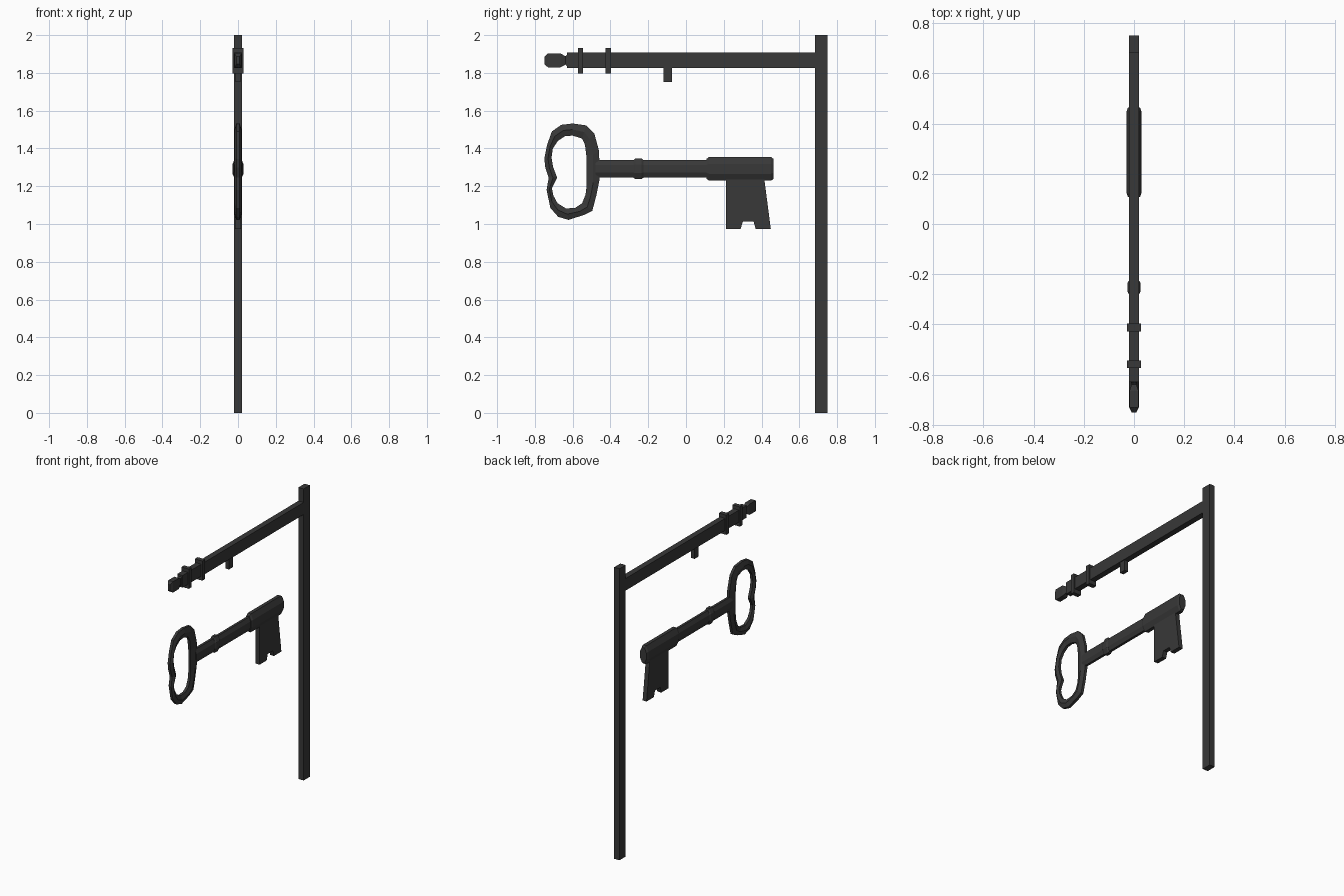
import bpy, bmesh, math

iron = bpy.data.materials.new("dark iron")
iron.diffuse_color = (0.04, 0.04, 0.04, 1)


def finish(name, bm):
    bmesh.ops.recalc_face_normals(bm, faces=bm.faces)
    me = bpy.data.meshes.new(name)
    bm.to_mesh(me)
    bm.free()
    me.materials.append(iron)
    ob = bpy.data.objects.new(name, me)
    bpy.context.collection.objects.link(ob)
    return ob


def box(name, hx, y0, y1, z0, z1):
    bm = bmesh.new()
    bmesh.ops.create_cube(bm, size=1)
    for v in bm.verts:
        v.co = (v.co.x * 2 * hx, (y0 + y1) / 2 + v.co.y * (y1 - y0),
                (z0 + z1) / 2 + v.co.z * (z1 - z0))
    return finish(name, bm)


def skin(bm, rings, closed):
    """Join equal-sized rings of points with quads."""
    vr = [[bm.verts.new(p) for p in r] for r in rings]
    n = len(vr[0])
    for i in range(len(vr) if closed else len(vr) - 1):
        a, b = vr[i], vr[(i + 1) % len(vr)]
        for k in range(n):
            bm.faces.new((a[k], a[(k + 1) % n], b[(k + 1) % n], b[k]))
    if not closed:
        bm.faces.new(vr[0])
        bm.faces.new(vr[-1])


def rod(name, stations, zc, sides=8):
    """Flattened many-sided bar along y; stations are (y, half x, half z)."""
    bm = bmesh.new()
    c = math.cos(math.pi / sides)
    rings = []
    for y, hx, hz in stations:
        angs = [2 * math.pi * (k + 0.5) / sides for k in range(sides)]
        rings.append([(hx * math.cos(a) / c, y, zc + hz * math.sin(a) / c) for a in angs])
    skin(bm, rings, False)
    return finish(name, bm)


# Post, arm and its fittings
box("post", 0.02, 0.683, 0.75, 0, 2)
box("arm", 0.02, -0.63, 0.683, 1.825, 1.908)
box("arm_collar_outer", 0.028, -0.573, -0.544, 1.797, 1.932)
box("arm_collar_inner", 0.028, -0.427, -0.396, 1.797, 1.932)
box("hanging_lug", 0.014, -0.118, -0.073, 1.752, 1.83)
rod("finial", [(-0.75, 0.008, 0.02), (-0.73, 0.018, 0.037), (-0.665, 0.018, 0.037),
               (-0.638, 0.009, 0.022), (-0.625, 0.015, 0.035)], 1.866, 4)

# Key shaft, collar and thick end
KZ = 1.292
rod("key_shaft", [(-0.48, 0.02, 0.046), (0.13, 0.02, 0.046)], KZ)
rod("key_collar", [(-0.278, 0.021, 0.047), (-0.268, 0.026, 0.055),
                   (-0.236, 0.026, 0.055), (-0.226, 0.021, 0.047)], KZ)
rod("key_end", [(0.108, 0.024, 0.052), (0.122, 0.029, 0.063),
                (0.45, 0.029, 0.063), (0.464, 0.024, 0.052)], KZ)

# Key bit with notch
outline = [(0.212, 1.25), (0.212, 0.973), (0.289, 0.973), (0.301, 1.013), (0.358, 1.013),
           (0.369, 0.973), (0.449, 0.973), (0.413, 1.25)]
bm = bmesh.new()
skin(bm, [[(x, y, z) for y, z in outline] for x in (-0.015, 0.015)], False)
finish("key_bit", bm)

# Bow: ridged ring with a dent on its far side (outer y, z, inner y, z)
bow = [(-0.60, 1.532, -0.60, 1.468), (-0.528, 1.522, -0.55, 1.452),
       (-0.485, 1.478, -0.535, 1.42), (-0.46, 1.385, -0.526, 1.35),
       (-0.457, 1.24, -0.526, 1.20), (-0.475, 1.15, -0.532, 1.155),
       (-0.496, 1.07, -0.55, 1.11), (-0.54, 1.048, -0.585, 1.086),
       (-0.622, 1.022, -0.635, 1.082), (-0.677, 1.038, -0.68, 1.11),
       (-0.718, 1.085, -0.702, 1.15), (-0.738, 1.18, -0.71, 1.19),
       (-0.727, 1.245, -0.682, 1.245), (-0.745, 1.30, -0.703, 1.30),
       (-0.75, 1.345, -0.712, 1.35), (-0.735, 1.42, -0.705, 1.40),
       (-0.71, 1.49, -0.678, 1.44), (-0.66, 1.525, -0.64, 1.465)]
rings = []
for oy, oz, iy, iz in bow:
    my, mz = (oy + iy) / 2, (oz + iz) / 2
    rings.append([(0.009, oy, oz), (0.019, my, mz), (0.009, iy, iz),
                  (-0.009, iy, iz), (-0.019, my, mz), (-0.009, oy, oz)])
bm = bmesh.new()
skin(bm, rings, True)
finish("key_bow", bm)
